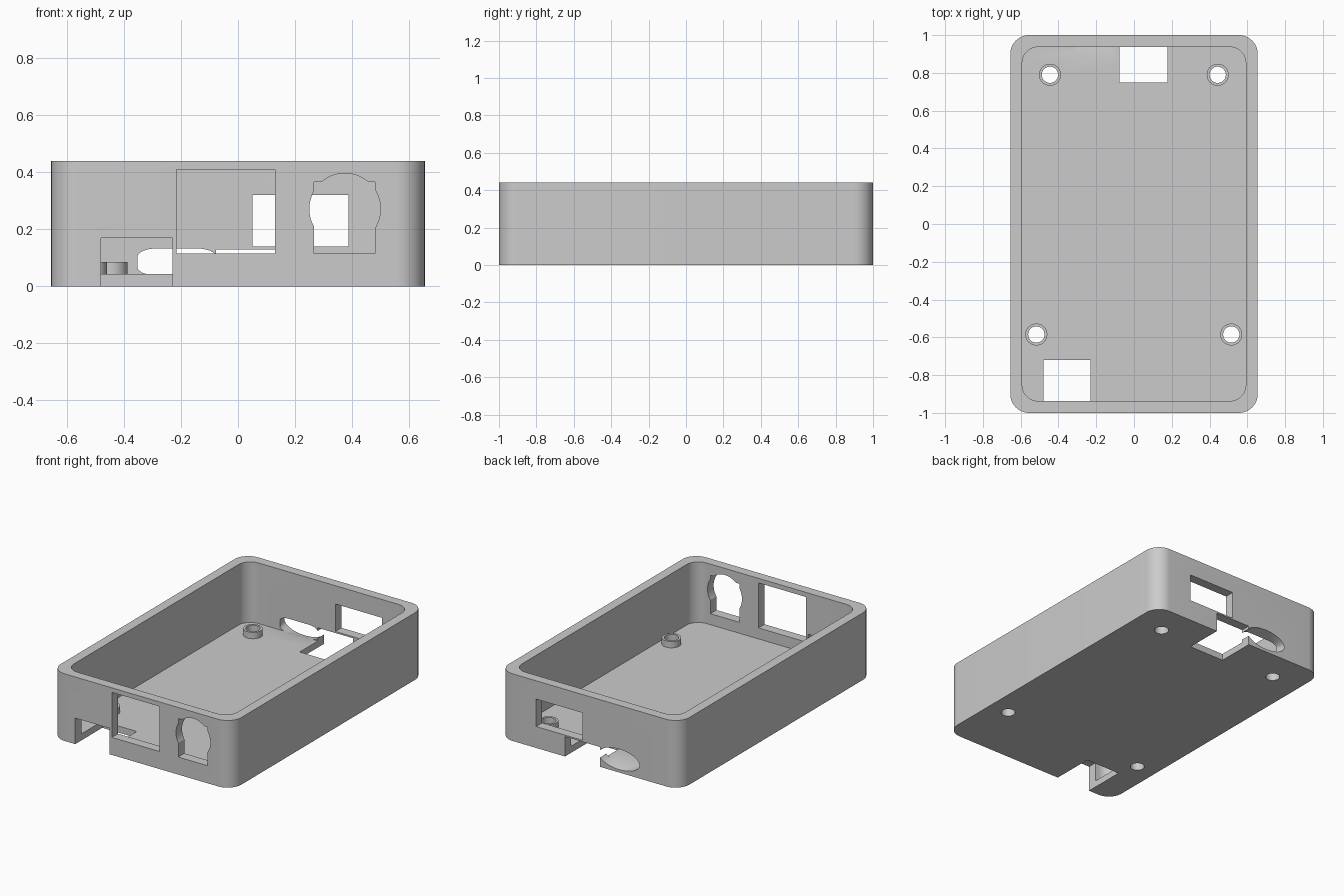
import bpy, bmesh, math
from mathutils import Matrix, Vector

if "Cube" in bpy.data.objects:
    bpy.data.objects.remove(bpy.data.objects["Cube"], do_unlink=True)

WALL, FLOOR, HEIGHT = 0.063, 0.043, 0.44
HALF_X, HALF_Y = 0.655, 1.0

grey = bpy.data.materials.new("plain_grey")
grey.use_nodes = True
grey.diffuse_color = (0.6, 0.6, 0.6, 1)
grey.node_tree.nodes["Principled BSDF"].inputs["Base Color"].default_value = (0.6, 0.6, 0.6, 1)


def to_object(name, bm):
    bmesh.ops.recalc_face_normals(bm, faces=bm.faces)
    mesh = bpy.data.meshes.new(name)
    bm.to_mesh(mesh)
    bm.free()
    mesh.materials.append(grey)
    obj = bpy.data.objects.new(name, mesh)
    bpy.context.collection.objects.link(obj)
    return obj


def rounded_block(name, hx, hy, radius, z0, z1, steps=12):
    """Upright block with rounded vertical edges."""
    bm = bmesh.new()
    ring = []
    for quarter, (sx, sy) in enumerate([(1, 1), (-1, 1), (-1, -1), (1, -1)]):
        for i in range(steps + 1):
            a = (quarter + i / steps) * math.pi / 2
            ring.append(bm.verts.new((sx * (hx - radius) + radius * math.cos(a),
                                      sy * (hy - radius) + radius * math.sin(a), z0)))
    face = bm.faces.new(ring)
    top = bmesh.ops.extrude_face_region(bm, geom=[face])["geom"]
    bmesh.ops.translate(bm, vec=(0, 0, z1 - z0),
                        verts=[v for v in top if isinstance(v, bmesh.types.BMVert)])
    return to_object(name, bm)


def box(name, x, y, z):
    bm = bmesh.new()
    lo, hi = Vector((x[0], y[0], z[0])), Vector((x[1], y[1], z[1]))
    bmesh.ops.create_cube(bm, size=1, matrix=Matrix.Translation((lo + hi) / 2)
                          @ Matrix.Diagonal((*(hi - lo), 1)))
    return to_object(name, bm)


def cylinder(name, centre, radius, depth, along_y=False):
    bm = bmesh.new()
    turn = Matrix.Rotation(math.pi / 2 if along_y else 0, 4, "X")
    bmesh.ops.create_cone(bm, cap_ends=True, segments=48, radius1=radius, radius2=radius,
                          depth=depth, matrix=Matrix.Translation(centre) @ turn)
    return to_object(name, bm)


def flared_port(name, x, z, hx, hz, ex, ez, y0, y1):
    """Rectangular opening inside that flares to an ellipse outside."""
    bm = bmesh.new()
    for sx in (-1, 1):
        for sz in (-1, 1):
            for y in (y0 - 0.05, y0):
                bm.verts.new((x + sx * hx, y, z + sz * hz))
    for i in range(40):
        a = math.tau * i / 40
        for y in (y1, y1 + 0.05):
            bm.verts.new((x + ex * math.cos(a), y, z + ez * math.sin(a)))
    bmesh.ops.convex_hull(bm, input=bm.verts)
    return to_object(name, bm)


def combine(target, tool, operation):
    tool.hide_render = True
    mod = target.modifiers.new(operation, "BOOLEAN")
    mod.operation, mod.solver, mod.object = operation, "EXACT", tool
    bpy.context.view_layer.objects.active = target
    bpy.ops.object.modifier_apply(modifier=mod.name)
    bpy.data.objects.remove(tool, do_unlink=True)


# Open tray
tray = rounded_block("enclosure_tray", HALF_X, HALF_Y, 0.1, 0, HEIGHT)
combine(tray, rounded_block("cavity", HALF_X - WALL, HALF_Y - WALL, 0.085, FLOOR, HEIGHT + 0.1),
        "DIFFERENCE")

# Hollow screw posts on the floor
for x, y in [(-0.445, 0.79), (0.443, 0.79), (-0.517, -0.585), (0.515, -0.585)]:
    combine(tray, cylinder("post", (x, y, 0.055), 0.058, 0.06), "UNION")
    combine(tray, cylinder("bore", (x, y, 0.05), 0.043, 0.3), "DIFFERENCE")

front, back = (-1.1, -0.9), (0.9, 1.1)
openings = [
    # Front wall: floor slot, large window, round port with square base
    box("front_slot", (-0.48, -0.23), (-1.1, -0.72), (-0.1, 0.17)),
    box("front_window", (-0.215, 0.13), front, (0.115, 0.41)),
    box("port_base", (0.267, 0.48), front, (0.115, 0.367)),
    cylinder("port_round", (0.375, -1, 0.272), 0.125, 0.2, along_y=True),
    # Back wall: floor notch, window
    box("back_notch", (-0.078, 0.177), (0.75, 1.1), (-0.1, 0.13)),
    box("back_window", (0.05, 0.387), back, (0.14, 0.32)),
    # Small flared port beside the notch
    flared_port("flared_port", -0.215, 0.086, 0.13, 0.031, 0.148, 0.067,
                HALF_Y - WALL, HALF_Y),
]
for cutter in openings:
    combine(tray, cutter, "DIFFERENCE")

# Smooth rounded walls, sharp edges kept
bpy.ops.object.select_all(action="DESELECT")
tray.select_set(True)
bpy.context.view_layer.objects.active = tray
bpy.ops.object.shade_smooth_by_angle(angle=math.radians(30))
